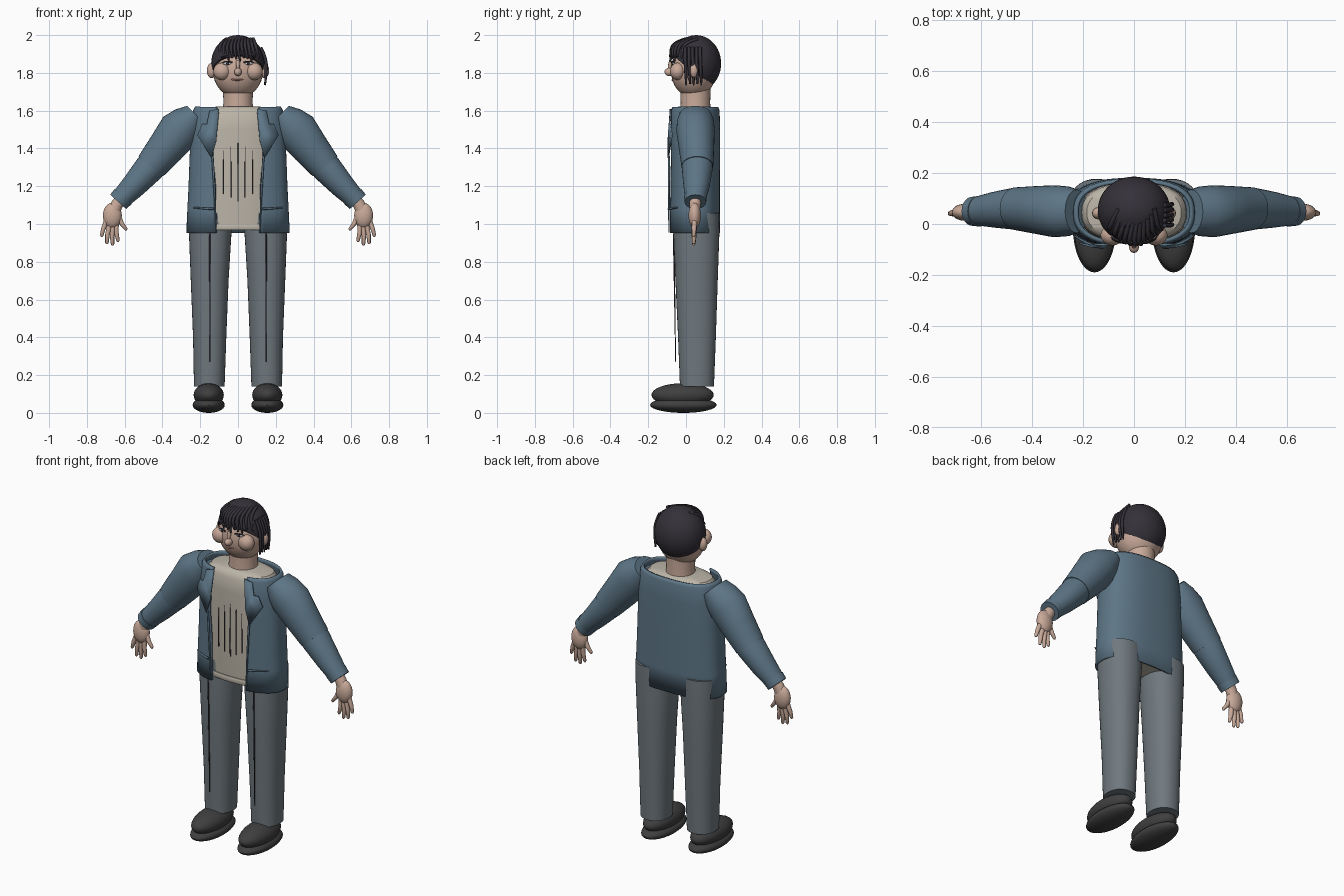
import bpy, bmesh
from math import sin, cos, pi, asin
from mathutils import Vector

if "Cube" in bpy.data.objects:
    bpy.data.objects.remove(bpy.data.objects["Cube"])


def mat(name, r, g, b):
    m = bpy.data.materials.new(name)
    m.diffuse_color = (r, g, b, 1)
    m.use_nodes = True
    m.node_tree.nodes["Principled BSDF"].inputs["Base Color"].default_value = m.diffuse_color
    return m


SKIN = mat("skin", .58, .40, .32)
DENIM = mat("jacket_blue", .11, .18, .24)
SHIRT = mat("shirt_beige", .50, .46, .39)
PANTS = mat("trouser_grey", .16, .19, .21)
DARK = mat("hair_dark", .035, .03, .04)
SHOE = mat("shoe_dark", .05, .05, .05)
WHITE = mat("eye_white", .75, .75, .72)
LIP = mat("lip", .40, .19, .16)


def finish(bm, name, m, angle=40):
    bmesh.ops.recalc_face_normals(bm, faces=bm.faces)
    me = bpy.data.meshes.new(name)
    bm.to_mesh(me)
    bm.free()
    ob = bpy.data.objects.new(name, me)
    bpy.context.collection.objects.link(ob)
    me.materials.append(m)
    bpy.ops.object.select_all(action='DESELECT')
    ob.select_set(True)
    bpy.context.view_layer.objects.active = ob
    bpy.ops.object.shade_smooth_by_angle(angle=angle * pi / 180)
    return ob


def loft(name, pts, m, n=32, power=2.0, gap=None, caps=True):
    """Skin rings (x, y, z, half width, half depth) along a path in the xz plane.
    gap(z) leaves a front opening of that half width."""
    bm = bmesh.new()
    rings = []
    for i, (x, y, z, a, b) in enumerate(pts):
        p, q = pts[max(i - 1, 0)], pts[min(i + 1, len(pts) - 1)]
        t = Vector((q[0] - p[0], 0, q[2] - p[2])).normalized()
        u = Vector((t.z, 0, -t.x))
        s = asin(min(1, (gap(z) / a) ** (power / 2))) if gap else 0
        ring = []
        for k in range(n):
            ang = s + (2 * pi - 2 * s) * k / (n - 1 if gap else n)
            sx, cy = sin(ang), -cos(ang)
            du = a * abs(sx) ** (2 / power) * (1 if sx > 0 else -1)
            dv = b * abs(cy) ** (2 / power) * (1 if cy > 0 else -1)
            ring.append(bm.verts.new(Vector((x, y + dv, z)) + u * du))
        rings.append(ring)
    for r0, r1 in zip(rings, rings[1:]):
        for k in range(n - 1 if gap else n):
            j = (k + 1) % n
            bm.faces.new((r0[k], r0[j], r1[j], r1[k]))
    if caps and not gap:
        bm.faces.new(rings[0])
        bm.faces.new(rings[-1])
    return finish(bm, name, m)


def ball(name, c, r, m, cut=None, seg=32):
    """Ellipsoid; cut = (point, normal) removes the side the normal points to."""
    bm = bmesh.new()
    bmesh.ops.create_uvsphere(bm, u_segments=seg, v_segments=seg // 2, radius=1)
    for v in bm.verts:
        v.co = Vector(c) + Vector(a * b for a, b in zip(v.co, r))
    if cut:
        res = bmesh.ops.bisect_plane(bm, geom=bm.verts[:] + bm.edges[:] + bm.faces[:],
                                     plane_co=cut[0], plane_no=cut[1], clear_outer=True)
        bmesh.ops.holes_fill(bm, edges=[e for e in bm.edges if e.is_boundary])
    return finish(bm, name, m)


def strand(name, pts, r, m):
    """Tapered lock, crease or line along a smooth path."""
    cu = bpy.data.curves.new(name, 'CURVE')
    cu.dimensions = '3D'
    cu.bevel_depth = r
    cu.bevel_resolution = 2
    cu.use_fill_caps = True
    sp = cu.splines.new('NURBS')
    sp.points.add(len(pts) - 1)
    for i, p in enumerate(pts):
        sp.points[i].co = (*p, 1)
        sp.points[i].radius = .5 if i == len(pts) - 1 else 1
    sp.use_endpoint_u = True
    sp.order_u = min(3, len(pts))
    cu.materials.append(m)
    ob = bpy.data.objects.new(name, cu)
    bpy.context.collection.objects.link(ob)


def plate(name, pts, thick, m):
    bm = bmesh.new()
    bm.faces.new([bm.verts.new(p) for p in pts])
    ob = finish(bm, name, m)
    md = ob.modifiers.new("thickness", 'SOLIDIFY')
    md.thickness = thick
    md.offset = 0


# head, neck, hair cap
ball("head", (0, .04, 1.812), (.133, .12, .145), SKIN)
loft("neck", [(0, .05, 1.58, .085, .082), (0, .05, 1.64, .077, .078),
              (0, .05, 1.72, .08, .08)], SKIN)
ball("hair_cap", (0, .054, 1.85), (.142, .132, .15), DARK,
     cut=((0, -.06, 1.885), (0, -.62, -.72)), seg=48)

# fringe and side locks
for i in range(11):
    x = -.1 + .02 * i
    d = 6 * x * x
    end = 1.885 - .012 * (i % 3)
    strand("fringe_lock", [(x * .7 + .01, .0 + d, 1.98), (x * .9, -.06 + d, 1.962),
                           (x, -.083 + d, 1.92), (x + .012, -.083 + d, end)], .009, DARK)
for i in range(5):
    y = -.005 + .02 * i
    strand("side_lock", [(.12, y, 1.935), (.148, y, 1.88), (.15, y + .004, 1.80),
                         (.143, y + .006, 1.735 + .006 * (i % 2))], .009, DARK)

# face
ball("nose", (0, -.088, 1.805), (.02, .026, .022), SKIN, seg=16)
strand("nose_bridge", [(0, -.078, 1.865), (0, -.088, 1.835), (0, -.09, 1.80)], .011, SKIN)
strand("mouth", [(-.035, -.066, 1.768), (0, -.08, 1.756), (.035, -.066, 1.768)], .005, LIP)
for s in (-1, 1):
    ball("cheek", (s * .085, -.044, 1.808), (.046, .04, .046), SKIN)
    ball("ear", (s * .14, .042, 1.812), (.025, .024, .04), SKIN, seg=16)
    ball("eye", (s * .055, -.063, 1.85), (.025, .01, .009), WHITE, seg=16)
    ball("pupil", (s * .055, -.071, 1.85), (.008, .005, .008), DARK, seg=12)
    strand("eyelid", [(s * .03, -.076, 1.855), (s * .055, -.074, 1.865), (s * .085, -.06, 1.855)], .004, DARK)
    strand("eyebrow", [(s * .025, -.072, 1.883), (s * .055, -.07, 1.894), (s * .09, -.052, 1.882)], .006, DARK)

# shirt with hem, neckline and fold lines
loft("shirt", [(0, .045, .975, .215, .112), (0, .045, 1.2, .215, .118), (0, .045, 1.5, .21, .118),
               (0, .045, 1.585, .205, .115), (0, .045, 1.61, .185, .10), (0, .045, 1.622, .11, .085)],
     SHIRT, n=48, power=2.4)
loft("shirt_hem", [(0, .045, .968, .219, .118), (0, .045, .975, .222, .121), (0, .045, .993, .222, .121),
                   (0, .045, 1.0, .219, .118)], SHIRT, n=48, power=2.4)
for i in range(5):
    x = -.076 + .038 * i
    z = .04 * abs(i - 2)
    strand("shirt_fold", [(x, -.072, 1.12 + z / 2), (x, -.0735, 1.28), (x, -.0725, 1.43 - z / 2)], .003, DARK)

# open jacket shell
ends = [(.95, .115), (1.2, .118), (1.36, .132), (1.5, .125), (1.62, .11)]


def opening(z):
    for (z0, g0), (z1, g1) in zip(ends, ends[1:]):
        if z <= z1:
            return g0 + (g1 - g0) * (z - z0) / (z1 - z0)
    return ends[-1][1]


jacket = loft("jacket_body", [(0, .045, .952, .268, .13), (0, .045, 1.08, .262, .13),
                              (0, .045, 1.2, .256, .13), (0, .045, 1.36, .25, .13),
                              (0, .045, 1.5, .243, .13), (0, .045, 1.6, .232, .127),
                              (0, .045, 1.618, .222, .12)], DENIM, n=64, power=2.5, gap=opening)
md = jacket.modifiers.new("cloth", 'SOLIDIFY')
md.thickness = .012
md.offset = 0

for s in (-1, 1):
    # lapel and front edge band, pocket welt
    plate("lapel", [(s * .10, -.082, 1.61), (s * .15, -.08, 1.60), (s * .165, -.088, 1.53),
                    (s * .19, -.082, 1.53), (s * .215, -.075, 1.47), (s * .14, -.094, 1.35),
                    (s * .115, -.094, 1.44)], .008, DENIM)
    strand("jacket_edge", [(s * .135, -.09, 1.36), (s * .125, -.091, 1.2), (s * .115, -.09, .955)], .006, DENIM)
    strand("pocket_welt", [(s * .13, -.092, 1.08), (s * .19, -.078, 1.083), (s * .235, -.045, 1.086)], .006, DENIM)

    # sleeve: upper arm, forearm, cuff
    loft("upper_sleeve", [(s * .225, .05, 1.58, .064, .085), (s * .265, .05, 1.54, .094, .098),
                          (s * .31, .05, 1.495, .112, .102), (s * .38, .055, 1.405, .099, .094),
                          (s * .462, .06, 1.305, .084, .084)], DENIM)
    loft("lower_sleeve", [(s * .435, .06, 1.335, .078, .08), (s * .47, .06, 1.295, .08, .082),
                          (s * .55, .056, 1.205, .067, .07), (s * .63, .05, 1.122, .053, .054)], DENIM)
    loft("cuff", [(s * .608, .05, 1.146, .06, .06), (s * .634, .05, 1.117, .057, .057)], DENIM)

    # hand
    loft("wrist", [(s * .61, .05, 1.14, .032, .032), (s * .64, .048, 1.105, .032, .03),
                   (s * .655, .046, 1.07, .034, .028)], SKIN, n=20)
    ball("palm", (s * .665, .046, 1.045), (.05, .033, .068), SKIN, seg=24)
    fingers = [(.695, 1.02, .722, .932), (.68, .995, .694, .893),
               (.662, .99, .664, .886), (.645, 1.0, .635, .905), (.632, 1.04, .592, .965)]
    for x0, z0, x1, z1 in fingers:
        xm, zm = (x0 + x1) / 2 + .004, (z0 + z1) / 2
        loft("finger", [(s * x0, .045, z0, .014, .014), (s * xm, .043, zm, .012, .013),
                        (s * x1, .041, z1 + .007, .009, .009), (s * x1, .041, z1, .004, .004)], SKIN, n=12)

    # trouser leg with crease
    loft("trouser_leg", [(s * .148, .055, 1.06, .113, .12), (s * .147, .055, .96, .113, .122),
                         (s * .15, .056, .7, .1, .112), (s * .15, .058, .4, .088, .1),
                         (s * .152, .058, .14, .081, .09)], PANTS, n=40, power=2.2)
    strand("trouser_crease", [(s * .15, -.066, .95), (s * .148, -.06, .65), (s * .148, -.055, .27)], .004, DARK)

    # shoe
    ball("shoe_sole", (s * .155, -.014, .042), (.085, .176, .042), SHOE)
    ball("shoe_upper", (s * .155, -.018, .095), (.08, .165, .062), SHOE)
